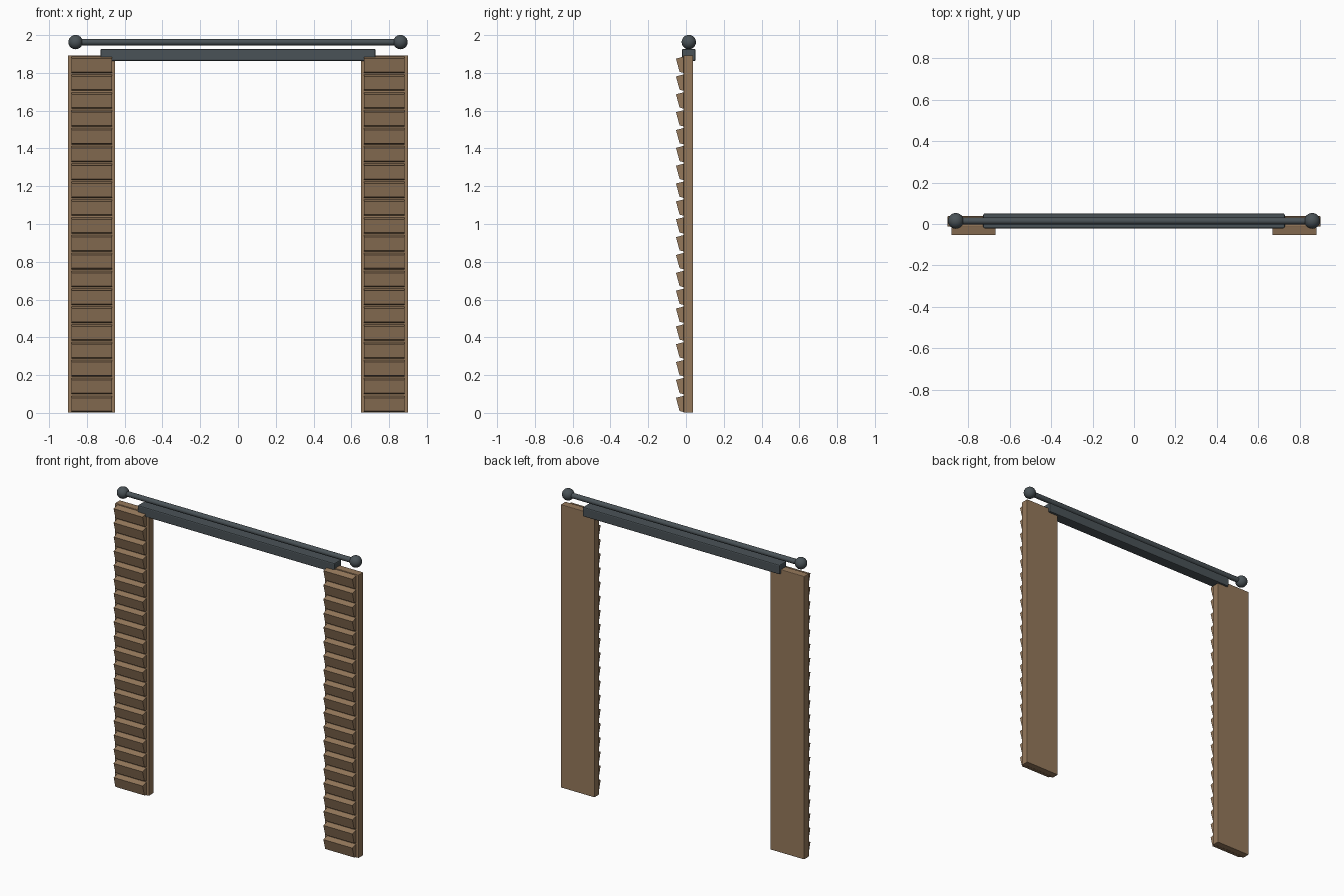
import bpy
import bmesh
import math

cube = bpy.data.objects.get("Cube")
if cube:
    bpy.data.objects.remove(cube, do_unlink=True)


def material(name, colour):
    mat = bpy.data.materials.new(name)
    mat.use_nodes = True
    mat.diffuse_color = colour
    mat.node_tree.nodes["Principled BSDF"].inputs["Base Color"].default_value = colour
    return mat


wood = material("brown wood", (0.30, 0.19, 0.105, 1))
metal = material("dark grey metal", (0.068, 0.085, 0.095, 1))


def finish(name, bm, mat, smooth=False):
    bmesh.ops.recalc_face_normals(bm, faces=bm.faces)
    mesh = bpy.data.meshes.new(name)
    for face in bm.faces:
        face.smooth = smooth and len(face.verts) <= 4
    bm.to_mesh(mesh)
    bm.free()
    mesh.materials.append(mat)
    obj = bpy.data.objects.new(name, mesh)
    bpy.context.collection.objects.link(obj)
    return obj


def box(name, x, y, z, mat, bevel):
    bm = bmesh.new()
    bmesh.ops.create_cube(bm, size=1)
    for v in bm.verts:
        for i, (low, high) in enumerate((x, y, z)):
            v.co[i] = low if v.co[i] < 0 else high
    obj = finish(name, bm, mat)
    mod = obj.modifiers.new("Soft edges", "BEVEL")
    mod.width = bevel
    mod.segments = 2
    return obj


def slats(name, x0, x1):
    # Tilted louvres: a side profile in (y, z) extruded across the panel
    profile = [(-0.053, 0.080), (-0.034, 0.010), (0.0, 0.001), (0.0, 0.094)]
    bm = bmesh.new()
    for i in range(20):
        base = i * 0.0945
        ends = [[bm.verts.new((x, y, z + base)) for y, z in profile] for x in (x0, x1)]
        bm.faces.new(ends[0])
        bm.faces.new(ends[1])
        for a in range(4):
            b = (a + 1) % 4
            bm.faces.new((ends[0][a], ends[0][b], ends[1][b], ends[1][a]))
    return finish(name, bm, wood)


# Shutter panels, louvres and rod knobs on both sides
AXIS_Y, AXIS_Z = 0.015, 1.963
for side, s in (("left", 1), ("right", -1)):
    box(side + "_panel", sorted((s * 0.65, s * 0.90)), (-0.013, 0.038),
        (0.002, 1.893), wood, 0.004)
    slats(side + "_slats", *sorted((s * 0.668, s * 0.882)))
    bm = bmesh.new()
    bmesh.ops.create_uvsphere(bm, u_segments=32, v_segments=16, radius=0.038)
    bmesh.ops.translate(bm, verts=bm.verts, vec=(s * 0.86, AXIS_Y, AXIS_Z))
    finish(side + "_knob", bm, metal, True)

# Header bar bridging the panels
box("header_bar", (-0.728, 0.728), (-0.021, 0.051), (1.863, 1.927), metal, 0.007)

# Round rod between the knobs
bm = bmesh.new()
bmesh.ops.create_cone(bm, cap_ends=True, segments=32, radius1=0.017, radius2=0.017, depth=1.72)
for v in bm.verts:
    v.co = (v.co.z, v.co.x + AXIS_Y, v.co.y + AXIS_Z)
finish("curtain_rod", bm, metal, True)
